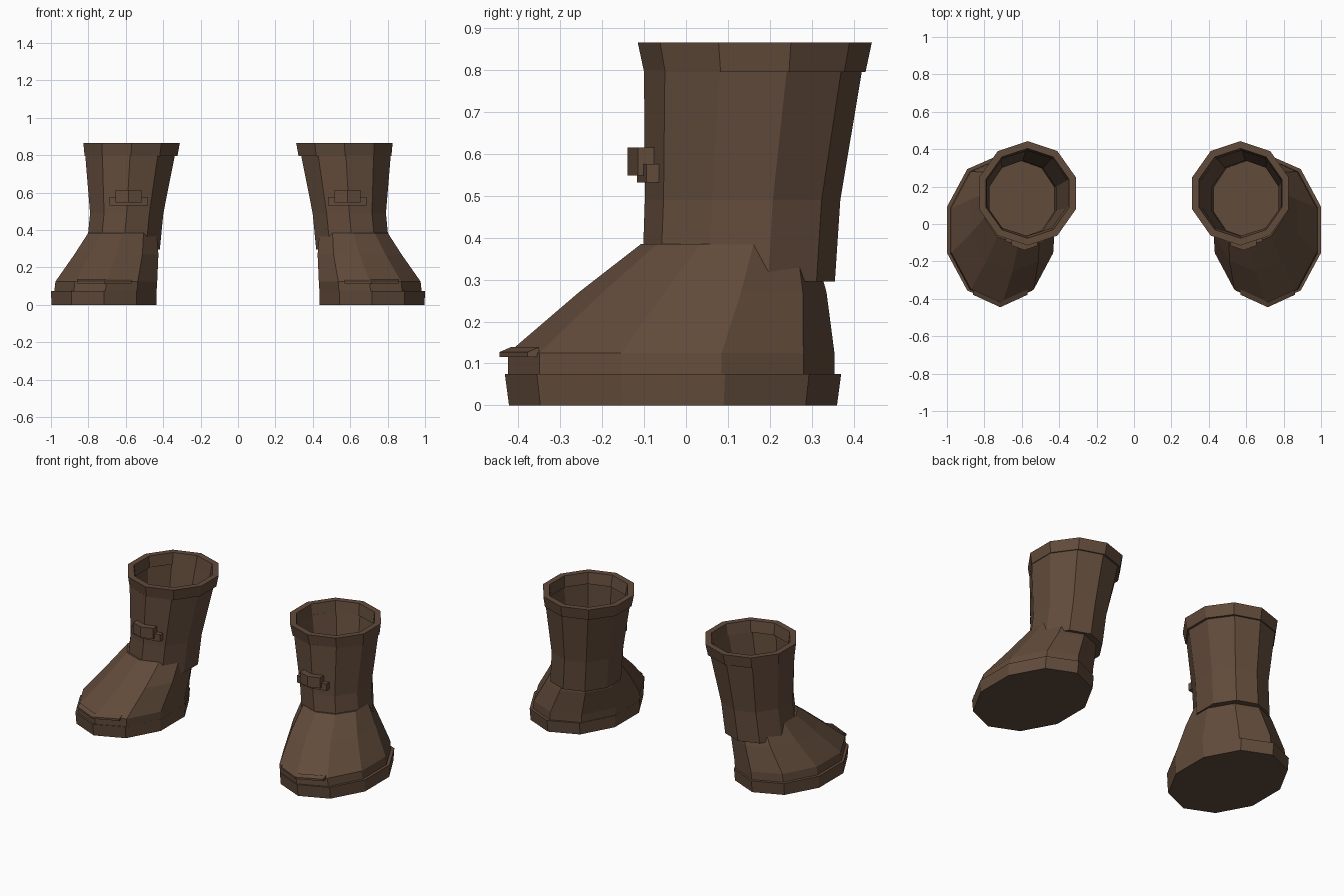
import bpy, bmesh, math

if "Cube" in bpy.data.objects:
    bpy.data.objects.remove(bpy.data.objects["Cube"])

leather = bpy.data.materials.new("brown_leather")
leather.diffuse_color = (0.12, 0.07, 0.043, 1)
leather.use_nodes = True
leather.node_tree.nodes["Principled BSDF"].inputs["Base Color"].default_value = leather.diffuse_color
SIDES = 10


def finish(name, bm):
    """Turn a bmesh into a flat-shaded object mirrored to the other foot."""
    bmesh.ops.recalc_face_normals(bm, faces=bm.faces)
    mesh = bpy.data.meshes.new(name)
    bm.to_mesh(mesh)
    bm.free()
    mesh.materials.append(leather)
    obj = bpy.data.objects.new(name, mesh)
    bpy.context.collection.objects.link(obj)
    obj.modifiers.new("other_foot", 'MIRROR').use_mirror_merge = False
    return obj


def loft(name, rings, closed=False):
    """Decagon rings (cx, cy, rx, ry, z) skinned in order; capped or closed to a loop."""
    bm = bmesh.new()
    loops = []
    for cx, cy, rx, ry, z in rings:
        angles = [math.pi / 2 + 2 * math.pi * i / SIDES for i in range(SIDES)]
        loops.append([bm.verts.new((cx + rx * math.cos(a), cy + ry * math.sin(a), z))
                      for a in angles])
    pairs = list(zip(loops, loops[1:]))
    if closed:
        pairs.append((loops[-1], loops[0]))
    else:
        bm.faces.new(loops[0])
        bm.faces.new(loops[-1])
    for a, b in pairs:
        for i in range(SIDES):
            j = (i + 1) % SIDES
            bm.faces.new((a[i], a[j], b[j], b[i]))
    return finish(name, bm)


def bent_band(name, cx, half, y_mid, y_end, depth, z0, z1, lift=0.0):
    """Strap bent around a front corner; lift raises the inner top edge."""
    bm = bmesh.new()
    sections = []
    for x, y in ((cx - half, y_end), (cx, y_mid), (cx + half, y_end)):
        sections.append([bm.verts.new(p) for p in (
            (x, y, z0), (x, y, z1),
            (x, y + depth, z1 + lift), (x, y + depth, z0))])
    for a, b in zip(sections, sections[1:]):
        for i in range(4):
            j = (i + 1) % 4
            bm.faces.new((a[i], a[j], b[j], b[i]))
    bm.faces.new(sections[0])
    bm.faces.new(sections[-1])
    return finish(name, bm)


# Sole
loft("sole", [(0.717, -0.031, 0.295, 0.391, 0.0),
              (0.717, -0.031, 0.297, 0.401, 0.075)])

# Foot upper, narrowing from the sole to the ankle
loft("foot_upper", [(0.710, -0.035, 0.288, 0.389, 0.06),
                    (0.704, -0.035, 0.286, 0.389, 0.125),
                    (0.650, 0.040, 0.236, 0.295, 0.27),
                    (0.618, 0.098, 0.192, 0.205, 0.385)])

# Shaft: outer wall up, then inner wall down to the insole
loft("shaft", [(0.614, 0.125, 0.206, 0.230, 0.295),
               (0.595, 0.135, 0.206, 0.233, 0.49),
               (0.577, 0.160, 0.252, 0.260, 0.80),
               (0.577, 0.160, 0.230, 0.238, 0.80),
               (0.595, 0.135, 0.187, 0.205, 0.49),
               (0.605, 0.132, 0.190, 0.207, 0.39)])

# Collar around the opening
loft("collar", [(0.572, 0.164, 0.261, 0.264, 0.795),
                (0.569, 0.164, 0.271, 0.279, 0.865),
                (0.569, 0.164, 0.234, 0.240, 0.865),
                (0.572, 0.164, 0.224, 0.228, 0.795)], closed=True)

# Buckle and its strap on the shin
bent_band("buckle", 0.585, 0.070, -0.140, -0.115, 0.040, 0.548, 0.615)
bent_band("strap", 0.583, 0.103, -0.117, -0.094, 0.030, 0.532, 0.576)

# Toe trim
bent_band("toe_trim", 0.715, 0.146, -0.445, -0.378, 0.028, 0.115, 0.127, 0.012)
